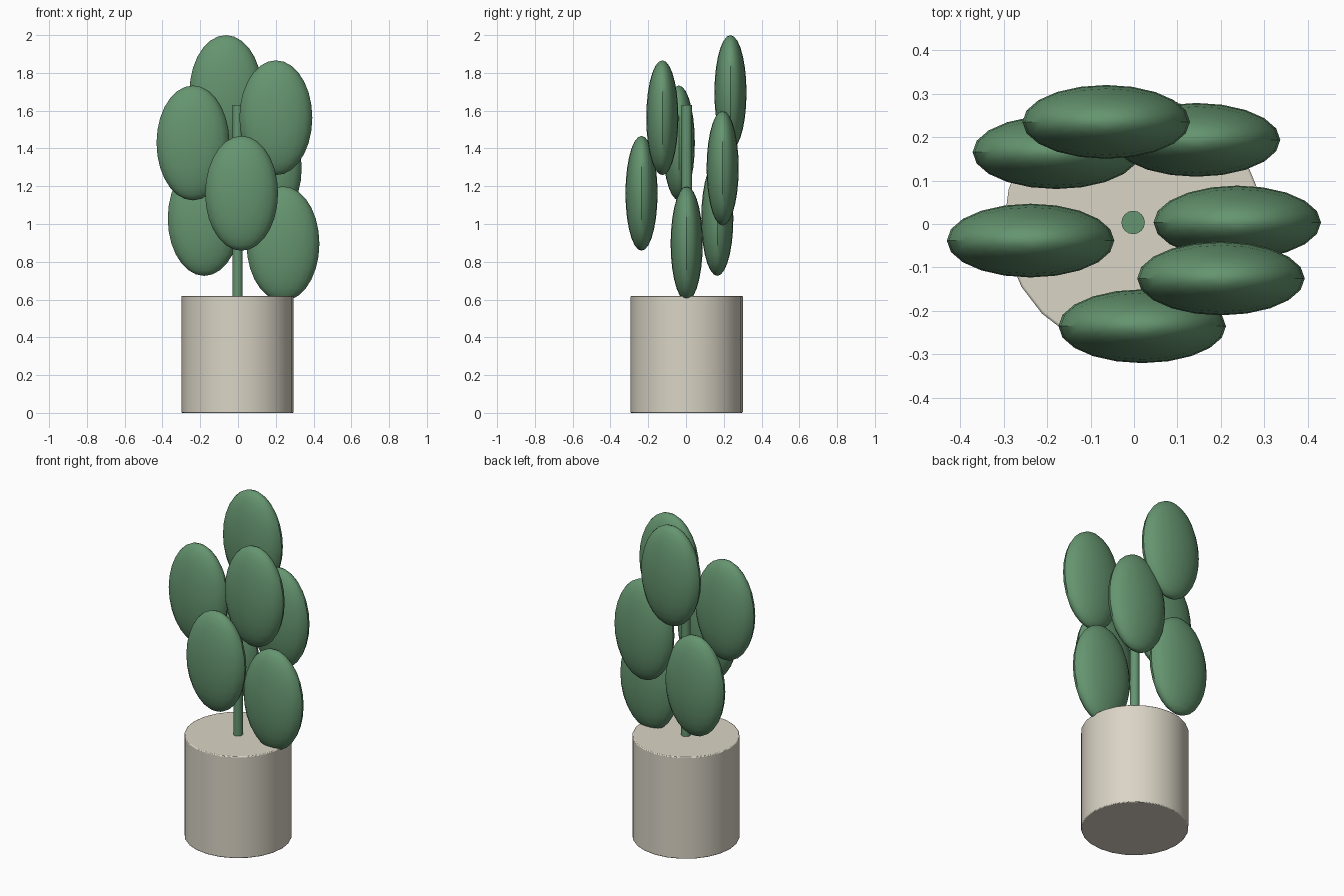
import bpy
import math

if "Cube" in bpy.data.objects:
    bpy.data.objects.remove(bpy.data.objects["Cube"])


def make_material(name, rgb):
    mat = bpy.data.materials.new(name)
    mat.diffuse_color = (*rgb, 1)
    mat.use_nodes = True
    mat.node_tree.nodes["Principled BSDF"].inputs["Base Color"].default_value = mat.diffuse_color
    return mat


def finish(name, mat):
    ob = bpy.context.object
    ob.name = name
    ob.data.materials.append(mat)
    bpy.ops.object.shade_smooth_by_angle(angle=math.radians(35))
    return ob


def cylinder(name, mat, sides, radius, z0, z1, x, y):
    bpy.ops.mesh.primitive_cylinder_add(vertices=sides, radius=radius, depth=z1 - z0,
                                        location=(x, y, (z0 + z1) / 2))
    return finish(name, mat)


green = make_material("leaf green", (0.13, 0.30, 0.16))
stone = make_material("warm stone", (0.70, 0.66, 0.56))
CX, CY = -0.002, 0.0035  # pot axis

# Pot with a slightly softened rim
pot = cylinder("pot", stone, 24, 0.297, 0, 0.62, CX, CY)
bevel = pot.modifiers.new("soft_rim", 'BEVEL')
bevel.width = 0.005
bevel.segments = 2
bevel.limit_method = 'ANGLE'
bevel.angle_limit = math.radians(40)

# Stem
cylinder("stem", green, 16, 0.027, 0.6, 1.63, CX, CY)

# Flattened oval leaves spiralling up the stem
for i in range(7):
    a = math.radians(137.5 * i)
    bpy.ops.mesh.primitive_uv_sphere_add(
        segments=20, ring_count=14, radius=1,
        location=(CX + 0.24 * math.cos(a), CY + 0.24 * math.sin(a), 0.896 + 0.1333 * i))
    leaf = bpy.context.object
    leaf.scale = (0.193, 0.085, 0.304)
    bpy.ops.object.transform_apply(location=False, rotation=False, scale=True)
    finish(f"leaf_{i + 1}", green)
